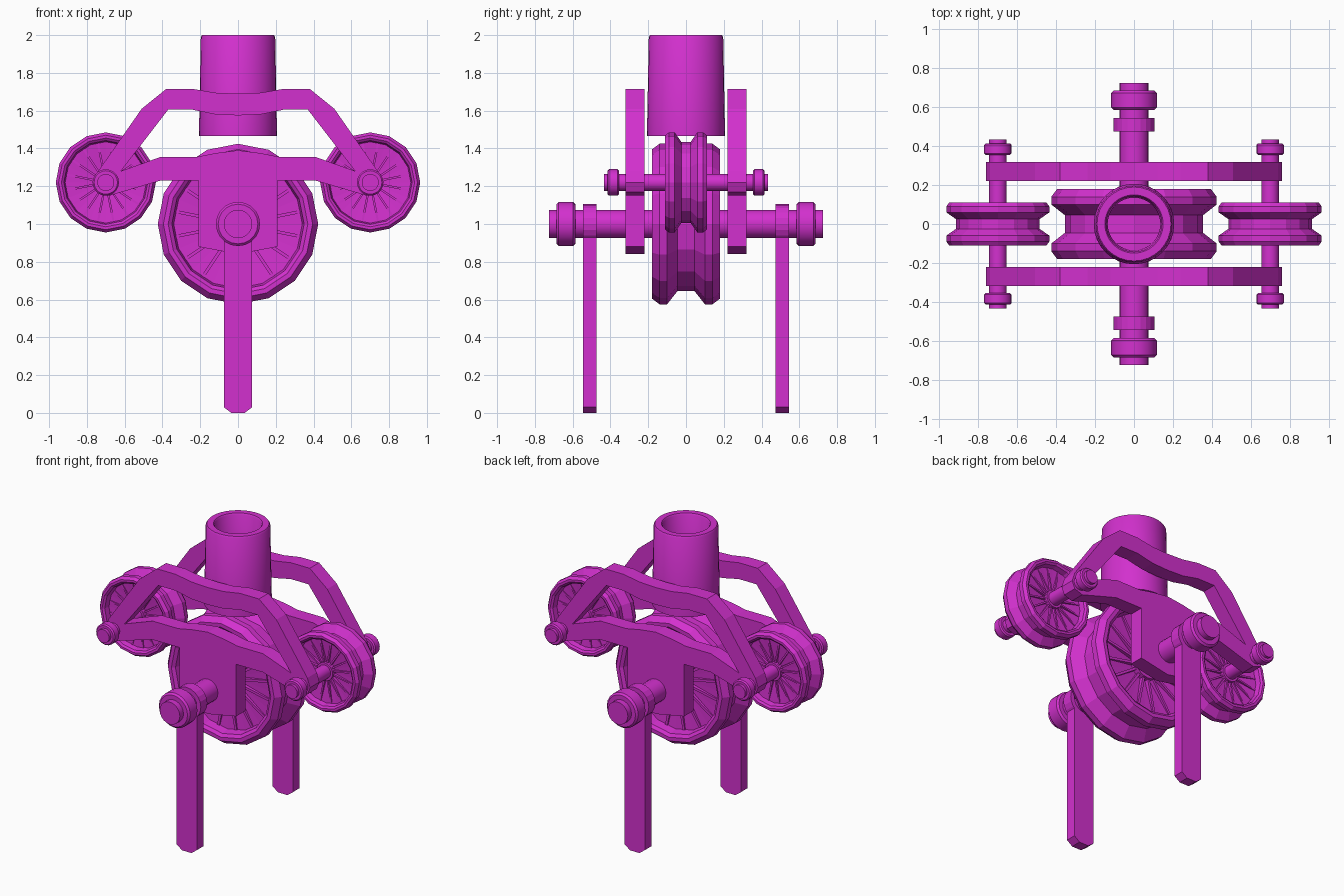
import bpy, bmesh, math
from mathutils import Matrix, Vector

cube = bpy.data.objects.get("Cube")
if cube:
    bpy.data.objects.remove(cube, do_unlink=True)

magenta = bpy.data.materials.new("magenta")
magenta.use_nodes = True
colour = (0.65, 0.03, 0.62, 1)
magenta.diffuse_color = colour
magenta.node_tree.nodes["Principled BSDF"].inputs["Base Color"].default_value = colour


def finish(bm, name, smooth=False):
    bmesh.ops.remove_doubles(bm, verts=bm.verts, dist=1e-5)
    bmesh.ops.recalc_face_normals(bm, faces=bm.faces)
    mesh = bpy.data.meshes.new(name)
    bm.to_mesh(mesh)
    bm.free()
    mesh.materials.append(magenta)
    ob = bpy.data.objects.new(name, mesh)
    bpy.context.collection.objects.link(ob)
    if smooth:
        bpy.ops.object.select_all(action='DESELECT')
        bpy.context.view_layer.objects.active = ob
        ob.select_set(True)
        bpy.ops.object.shade_smooth_by_angle(angle=math.radians(35))
    return ob


def lathe(bm, profile, centre, sides, upright=False):
    """Revolve a closed loop of (radius, along) about the y axis, or z if upright."""
    rings = []
    for i in range(sides):
        a = 2 * math.pi * i / sides
        ring = []
        for r, t in profile:
            u, v = r * math.cos(a), r * math.sin(a)
            p = Vector((u, v, t)) if upright else Vector((u, t, v))
            ring.append(bm.verts.new(p + Vector(centre)))
        rings.append(ring)
    n = len(profile)
    for i in range(sides):
        a, b = rings[i], rings[(i + 1) % sides]
        for j in range(n):
            k = (j + 1) % n
            if profile[j][0] + profile[k][0] > 0:
                bm.faces.new((a[j], a[k], b[k], b[j]))


def rod(bm, r, y0, y1, centre, bevel=0.0, sides=20):
    lathe(bm, [(0, y0), (r - bevel, y0), (r, y0 + bevel),
               (r, y1 - bevel), (r - bevel, y1), (0, y1)], centre, sides)


def wheel(name, centre, half, hub, sides=16):
    """Grooved wheel; each half is a list of (radius, y) from hub to groove."""
    bm = bmesh.new()
    lathe(bm, half + [(r, -y) for r, y in reversed(half)], centre, sides)
    (r0, y0), (r1, y1) = half[1], half[2]
    length = r1 - r0
    thick = length * 0.07
    # thin radial spokes on both dished faces
    for side in (-1, 1):
        for i in range(sides):
            turn = Matrix.Rotation(2 * math.pi * (i + 0.5) / sides, 4, 'Y')
            place = Matrix.Translation((r0 + length / 2, side * (y0 + y1) / 2, 0))
            size = Matrix.Diagonal((length, thick * 2, thick, 1))
            bmesh.ops.create_cube(bm, size=1, matrix=Matrix.Translation(centre) @ turn @ place @ size)
    rod(bm, hub, -half[3][1] * 0.8, half[3][1] * 0.8, centre)
    return finish(bm, name)


# Wheels
wheel("main_wheel", (0, 0, 1),
      [(0.04, 0.09), (0.1, 0.09), (0.34, 0.11), (0.35, 0.165), (0.37, 0.18),
       (0.395, 0.18), (0.425, 0.14), (0.425, 0.10), (0.355, 0.045)], 0.1)
for s, side in ((1, "left"), (-1, "right")):
    wheel(side + "_wheel", (s * 0.7, 0, 1.22),
          [(0.02, 0.05), (0.06, 0.05), (0.215, 0.065), (0.222, 0.1), (0.235, 0.11),
           (0.25, 0.11), (0.265, 0.09), (0.265, 0.06), (0.215, 0.025)], 0.06)
    # Small axle with end collars
    bm = bmesh.new()
    c = (s * 0.7, 0, 1.22)
    rod(bm, 0.045, -0.435, 0.435, c)
    for y in (-0.385, 0.385):
        rod(bm, 0.07, y - 0.03, y + 0.03, c, 0.008)
    finish(bm, side + "_axle", True)

# Main axle with end collars
bm = bmesh.new()
rod(bm, 0.075, -0.725, 0.725, (0, 0, 1))
for y in (-0.636, 0.636):
    rod(bm, 0.117, y - 0.05, y + 0.05, (0, 0, 1), 0.012)
finish(bm, "main_axle", True)

# Side plates: an upper arch and a lower body joined at the ends
arch_top = [(0.12, 1.695), (0.24, 1.715), (0.38, 1.715), (0.51, 1.61), (0.74, 1.28)]
end, corner = (0.76, 1.22), (0.62, 1.28)
arch_low = [(0.37, 1.605), (0.24, 1.605), (0.12, 1.58)]
body_low = [(0.74, 1.17), (0.68, 1.15), (0.41, 1.23), (0.21, 1.23), (0.21, 0.88)]
body_top = [(0.41, 1.355), (0.22, 1.355), (0.12, 1.375)]


def mirrored(first, right, last):
    return [first] + right + [last] + [(-x, z) for x, z in reversed(right)]


def ring_faces(bm, top, right_a, right_b, low, y):
    """Face bounded by two half chains mirrored across x = 0."""
    chain = mirrored(top, right_a + right_b, low)
    return bm.faces.new([vert(bm, x, y, z) for x, z in chain])


def vert(bm, x, y, z):
    for v in bm.verts:
        if (v.co - Vector((x, y, z))).length < 1e-5:
            return v
    return bm.verts.new((x, y, z))


for s, side in ((-1, "front"), (1, "back")):
    bm = bmesh.new()
    y = 0.27 * s - 0.05
    faces = [ring_faces(bm, (0, 1.69), arch_top + [end], [corner] + arch_low, (0, 1.575), y),
             ring_faces(bm, (0, 1.39), body_top[::-1] + [corner], [end] + body_low, (0, 0.84), y)]
    back = bmesh.ops.duplicate(bm, geom=faces)["geom"]
    new = bmesh.ops.extrude_face_region(bm, geom=faces)["geom"]
    bmesh.ops.translate(bm, vec=(0, 0.1, 0), verts=[g for g in new if isinstance(g, bmesh.types.BMVert)])
    bmesh.ops.delete(bm, geom=[f for f in faces if f.is_valid], context='FACES')
    finish(bm, side + "_plate")

    # Hanging leg with a round eye and a chamfered foot
    bm = bmesh.new()
    y = 0.51 * s
    foot = [(0.035, 0), (0.075, 0.03), (0.075, 1)]
    outline = foot + [(-x, z) for x, z in reversed(foot)]
    face = bm.faces.new([bm.verts.new((x, y - 0.035, z)) for x, z in outline])
    new = bmesh.ops.extrude_face_region(bm, geom=[face], use_keep_orig=True)["geom"]
    bmesh.ops.translate(bm, vec=(0, 0.07, 0), verts=[g for g in new if isinstance(g, bmesh.types.BMVert)])
    rod(bm, 0.105, y - 0.035, y + 0.035, (0, 0, 1))
    finish(bm, side + "_leg")

# Upright socket tube
bm = bmesh.new()
lathe(bm, [(0.135, 1.465), (0.207, 1.465), (0.197, 1.99), (0.19, 2.0), (0.15, 2.0), (0.143, 1.99)],
      (0, 0, 0), 32, True)
finish(bm, "socket_tube", True)
